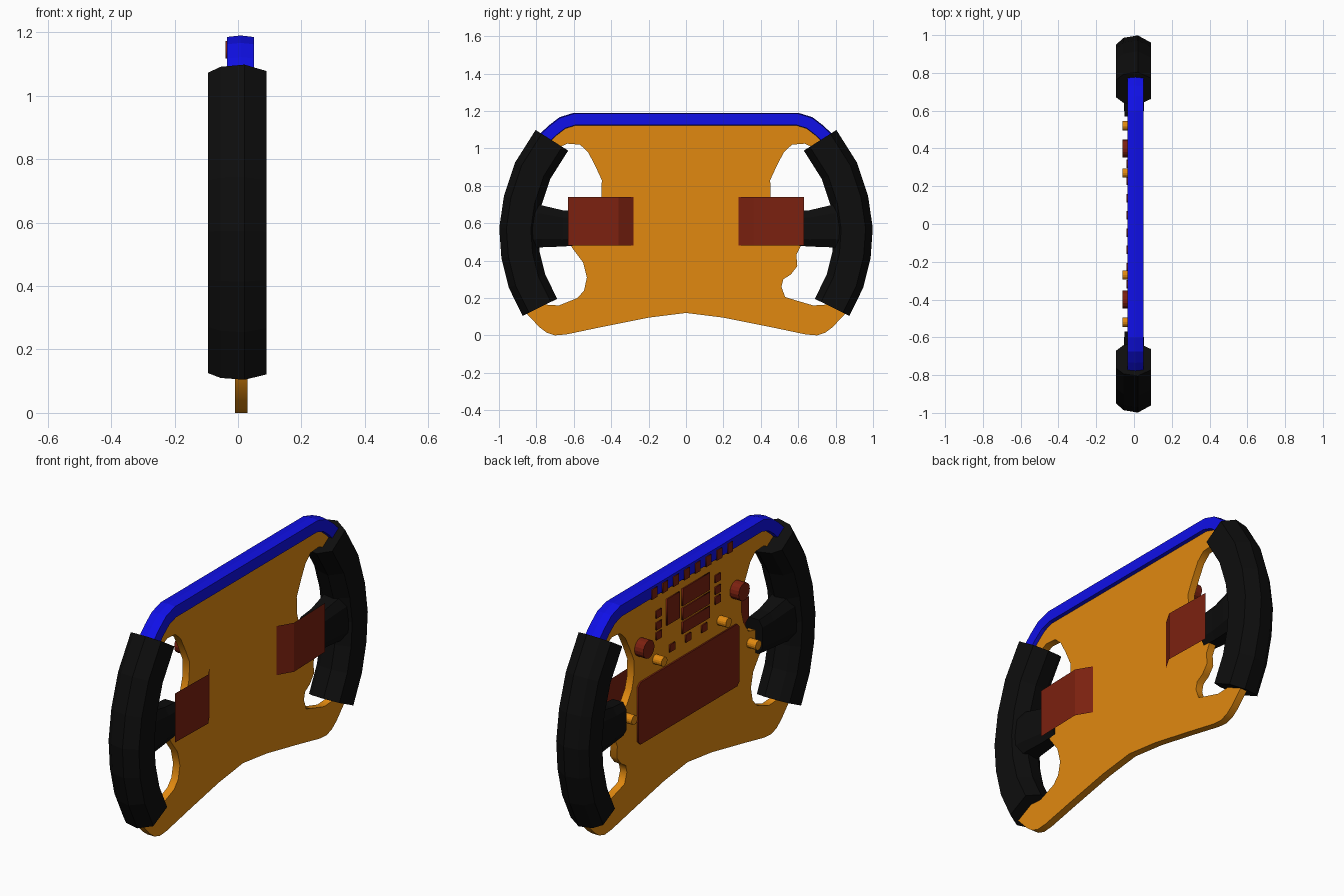
import bpy, bmesh, math
from mathutils import Vector, Matrix

if "Cube" in bpy.data.objects:
    bpy.data.objects.remove(bpy.data.objects["Cube"])


def material(name, rgb):
    m = bpy.data.materials.new(name)
    m.diffuse_color = (*rgb, 1)
    m.use_nodes = True
    m.node_tree.nodes["Principled BSDF"].inputs["Base Color"].default_value = m.diffuse_color
    return m


ORANGE = material("orange", (0.75, 0.25, 0.005))
BLACK = material("black", (0.004, 0.004, 0.004))
BLUE = material("blue", (0.005, 0.005, 0.8))
RED = material("dark_red", (0.2, 0.015, 0.005))


def add(name, mesh, mat):
    mesh.materials.clear()
    mesh.materials.append(mat)
    ob = bpy.data.objects.new(name, mesh)
    bpy.context.collection.objects.link(ob)
    return ob


def finish(name, bm, mat):
    bmesh.ops.recalc_face_normals(bm, faces=bm.faces)
    me = bpy.data.meshes.new(name)
    bm.to_mesh(me)
    bm.free()
    return add(name, me, mat)


def loft(name, rings, mat):
    """Skin closed rings of points and cap both ends."""
    bm = bmesh.new()
    vs = [[bm.verts.new(p) for p in r] for r in rings]
    n = len(vs[0])
    for a, b in zip(vs, vs[1:]):
        for i in range(n):
            j = (i + 1) % n
            bm.faces.new((a[i], a[j], b[j], b[i]))
    bm.faces.new(vs[0])
    bm.faces.new(vs[-1])
    return finish(name, bm, mat)


def sweep(name, path, section, mat):
    """Carry an (x, offset) section along a (y, z) path with mitred corners."""
    pts = [Vector(p) for p in path]
    rings = []
    for i, p in enumerate(pts):
        d0 = (p - pts[i - 1]).normalized() if i else None
        d1 = (pts[i + 1] - p).normalized() if i < len(pts) - 1 else None
        t = ((d0 or d1) + (d1 or d0)).normalized()
        k = 1 / t.dot(d0 or d1)
        n = Vector((t.y, -t.x)) * k
        rings.append([(x, p.x + n.x * w, p.y + n.y * w) for x, w in section])
    return loft(name, rings, mat)


def slab(name, outlines, x0, x1, mat):
    """Extrude (y, z) outlines along x; inner outlines become holes."""
    cu = bpy.data.curves.new(name, 'CURVE')
    cu.dimensions = '2D'
    cu.fill_mode = 'BOTH'
    cu.extrude = (x1 - x0) / 2
    for o in outlines:
        sp = cu.splines.new('POLY')
        sp.points.add(len(o) - 1)
        for p, (y, z) in zip(sp.points, o):
            p.co = (y, z, 0, 1)
        sp.use_cyclic_u = True
    tmp = bpy.data.objects.new("tmp", cu)
    bpy.context.collection.objects.link(tmp)
    dg = bpy.context.evaluated_depsgraph_get()
    me = bpy.data.meshes.new_from_object(tmp.evaluated_get(dg))
    bpy.data.objects.remove(tmp)
    me.transform(Matrix(((0, 0, 1, (x0 + x1) / 2), (1, 0, 0, 0), (0, 1, 0, 0), (0, 0, 0, 1))))
    bm = bmesh.new()
    bm.from_mesh(me)
    bmesh.ops.remove_doubles(bm, verts=bm.verts, dist=1e-5)
    return finish(name, bm, mat)


def rect(name, y0, y1, z0, z1, mat=RED, x0=-0.016, x1=-0.005):
    return slab(name, [[(y0, z0), (y1, z0), (y1, z1), (y0, z1)]], x0, x1, mat)


def disc(name, y, z, r, x0, x1, mat):
    bm = bmesh.new()
    bmesh.ops.create_cone(bm, cap_ends=True, segments=16, radius1=r, radius2=r, depth=x1 - x0,
                          matrix=Matrix.Translation(((x0 + x1) / 2, y, z)) @ Matrix.Rotation(math.pi / 2, 4, 'Y'))
    return finish(name, bm, mat)


def flip(pts):
    return [(-y, z) for y, z in pts]


# Face plate with thumb openings
half = [(0.2, 0.095), (0.45, 0.045), (0.64, 0.005), (0.70, 0), (0.745, 0.015), (0.785, 0.045),
        (0.86, 0.125), (0.90, 0.35), (0.92, 0.56), (0.91, 0.75), (0.85, 0.90), (0.79, 1.02),
        (0.72, 1.09), (0.60, 1.15)]
outline = [(0, 0.12)] + half + flip(half[::-1])
upper = [(0.69, 1.0), (0.635, 1.025), (0.567, 1.02), (0.524, 0.98), (0.487, 0.91), (0.45, 0.83),
         (0.453, 0.74), (0.47, 0.68), (0.51, 0.62), (0.58, 0.6), (0.85, 0.6), (0.85, 0.72), (0.79, 0.87)]
lower_side = [(0.84, 0.52), (0.63, 0.52), (0.61, 0.47)]
lower_end = [(0.68, 0.16), (0.76, 0.165), (0.82, 0.3)]
lower_l = [(0.55, 0.39), (0.53, 0.31), (0.545, 0.24), (0.58, 0.2)]
lower_r = [(0.59, 0.43), (0.595, 0.37), (0.56, 0.325), (0.52, 0.3), (0.51, 0.26), (0.53, 0.205), (0.595, 0.185)]
slab("face_plate", [outline, upper, flip(upper), lower_side + lower_r + lower_end,
                    flip(lower_side + lower_l + lower_end)], -0.01, 0.03, ORANGE)

# Blue top rim
bar = [(0.79, 1.02), (0.712, 1.095), (0.66, 1.135), (0.595, 1.155)]
sweep("top_rim", bar + flip(bar[::-1]),
      [(-0.035, -0.03), (-0.035, 0.03), (0.008, 0.035), (0.05, 0.03), (0.05, -0.03), (0.008, -0.035)], BLUE)

# Grips, spokes and shift paddles on both sides
grip = [(0.717, 1.043), (0.82, 0.88), (0.873, 0.72), (0.895, 0.57), (0.885, 0.43), (0.85, 0.29), (0.781, 0.15)]
grip_section = [(-0.095, -0.055), (-0.095, 0.055), (-0.055, 0.09), (0.02, 0.103),
                (0.09, 0.065), (0.09, -0.065), (0.02, -0.103), (-0.055, -0.09)]
for side, s in (("left", -1), ("right", 1)):
    sweep(side + "_grip", [(s * y, z) for y, z in grip], grip_section, BLACK)
    rings = []
    for y, zc, h, d in ((0.57, 0.572, 0.09, 0.05), (0.66, 0.572, 0.097, 0.055),
                        (0.77, 0.583, 0.112, 0.07), (0.87, 0.585, 0.125, 0.08)):
        rings.append([(d * a, s * y, zc + h * b) for a, b in
                      ((-1, -.6), (-1, .6), (-.6, 1), (.6, 1), (1, .6), (1, -.6), (.6, -1), (-.6, -1))])
    loft(side + "_spoke", rings, BLACK)
    bm = bmesh.new()
    cols = [[bm.verts.new((x, s * y, z)) for z in (0.48, 0.74)]
            for x, y in ((0.03, 0.28), (0.077, 0.36), (0.07, 0.63))]
    for a, b in zip(cols, cols[1:]):
        bm.faces.new((a[0], b[0], b[1], a[1]))
    finish(side + "_paddle", bm, RED)
    # Rotary knob and push buttons
    disc(side + "_knob", s * 0.4, 0.885, 0.047, -0.062, -0.005, RED)
    disc(side + "_upper_button", s * 0.27, 0.77, 0.025, -0.062, -0.005, ORANGE)
    disc(side + "_lower_button", s * 0.52, 0.555, 0.025, -0.062, -0.005, ORANGE)
    # Side indicator squares
    for i, z in enumerate((1.005, 0.943, 0.89)):
        rect(f"{side}_indicator_{i}", s * 0.247 - 0.022, s * 0.247 + 0.022, z - 0.02, z + 0.02)

# Main screen with clipped corners
c = [(0.425, 0.39), (0.425, 0.68), (0.405, 0.70)]
slab("main_screen", [[(0.405, 0.37)] + c + flip(c[::-1]) + [(-0.405, 0.37)]], -0.018, -0.005, RED)

# Upper readout panels
rect("tall_readout", 0.075, 0.18, 0.915, 1.055)
for i, (z0, z1) in enumerate(((0.968, 1.06), (0.893, 0.957), (0.82, 0.882))):
    rect(f"wide_readout_{i}", -0.18, 0.05, z0, z1)
for i in range(3):
    y = (i - 1) * 0.135
    rect(f"lower_indicator_{i}", y - 0.022, y + 0.022, 0.763, 0.803)

# Row of shift lights on the rim
for i in range(8):
    y = (i - 3.5) * 0.091
    rect(f"shift_light_{i}", y - 0.022, y + 0.022, 1.118, 1.172, RED, -0.039, -0.02)
